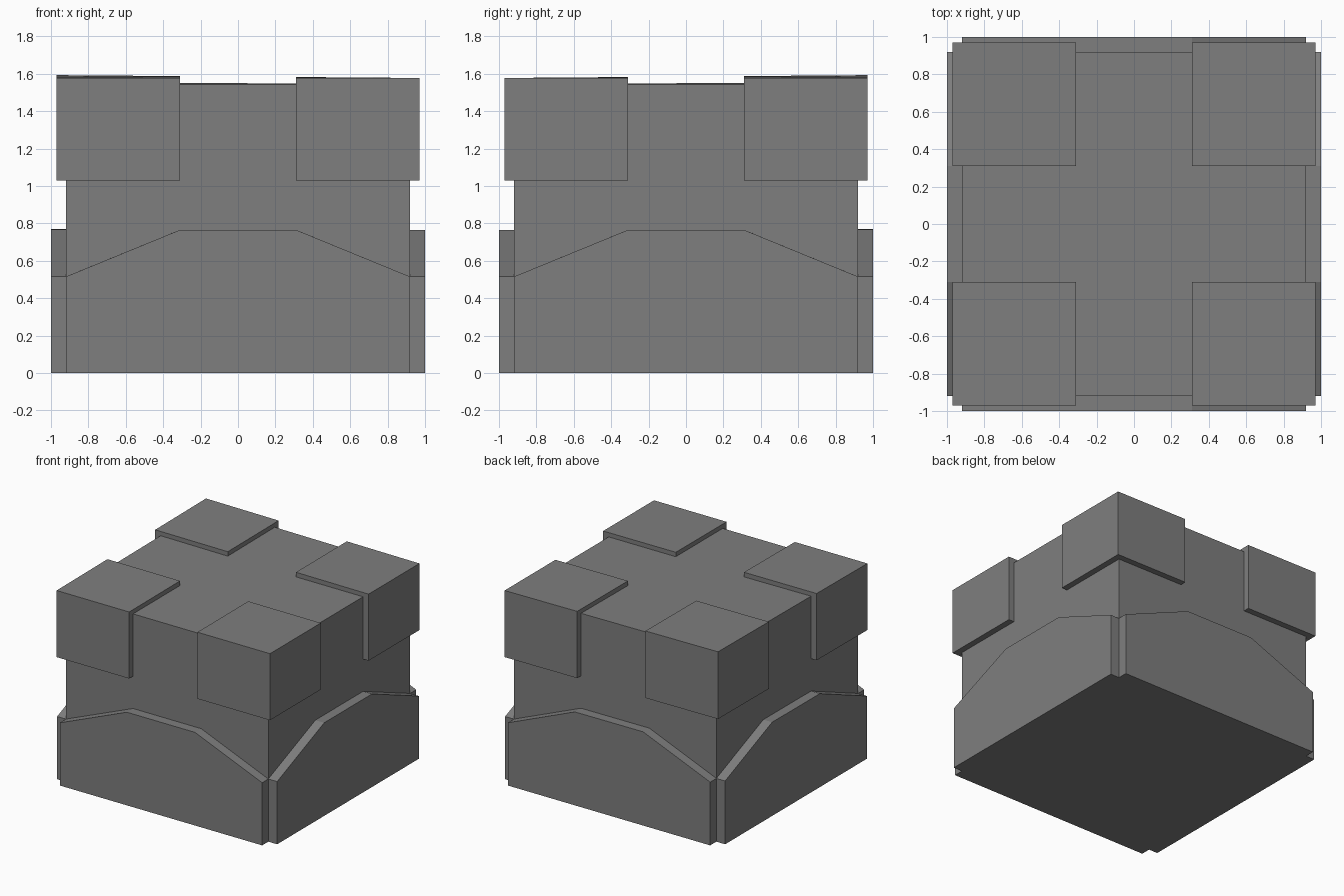
import bpy, bmesh
from math import pi
from mathutils import Matrix

if "Cube" in bpy.data.objects:
    bpy.data.objects.remove(bpy.data.objects["Cube"])

# Dark grey surface
dark = bpy.data.materials.new("dark_grey")
dark.diffuse_color = (0.21, 0.21, 0.21, 1)
dark.use_nodes = True
dark.node_tree.nodes["Principled BSDF"].inputs["Base Color"].default_value = dark.diffuse_color


def settle(co):
    # Very slight rise toward the back left corner
    co.z *= 1 + 0.01 * (1 - co.x) / 2 * (1 + co.y) / 2


def finish(name, bm):
    for v in bm.verts:
        settle(v.co)
    bmesh.ops.recalc_face_normals(bm, faces=bm.faces)
    mesh = bpy.data.meshes.new(name)
    bm.to_mesh(mesh)
    bm.free()
    mesh.materials.append(dark)
    bpy.context.collection.objects.link(bpy.data.objects.new(name, mesh))


def box(name, lo, hi):
    bm = bmesh.new()
    bmesh.ops.create_cube(bm, size=1)
    for v in bm.verts:
        v.co = [lo[i] + (v.co[i] + 0.5) * (hi[i] - lo[i]) for i in range(3)]
    finish(name, bm)


def plate(name, angle):
    profile = [(-.92, 0), (.92, 0), (.92, .515), (.31, .765), (-.31, .765), (-.92, .515)]
    bm = bmesh.new()
    face = bm.faces.new([bm.verts.new((x, -1, z)) for x, z in profile])
    ext = bmesh.ops.extrude_face_region(bm, geom=[face], use_keep_orig=True)
    for g in ext["geom"]:
        if isinstance(g, bmesh.types.BMVert):
            g.co.y = -.92
    bmesh.ops.rotate(bm, verts=bm.verts, matrix=Matrix.Rotation(angle, 3, 'Z'))
    finish(name, bm)


# Central body
box("body", (-.92, -.92, 0), (.92, .92, 1.542))

# Raised corner blocks
for sx in (-1, 1):
    for sy in (-1, 1):
        xs = sorted((sx * .31, sx * .97))
        ys = sorted((sy * .31, sy * .97))
        name = f"{'back' if sy > 0 else 'front'}_{'right' if sx > 0 else 'left'}_corner_block"
        box(name, (xs[0], ys[0], 1.03), (xs[1], ys[1], 1.577))

# Sloped skirting plates on the four sides
for i, side in enumerate(("front", "right", "back", "left")):
    plate(f"{side}_plate", i * pi / 2)
